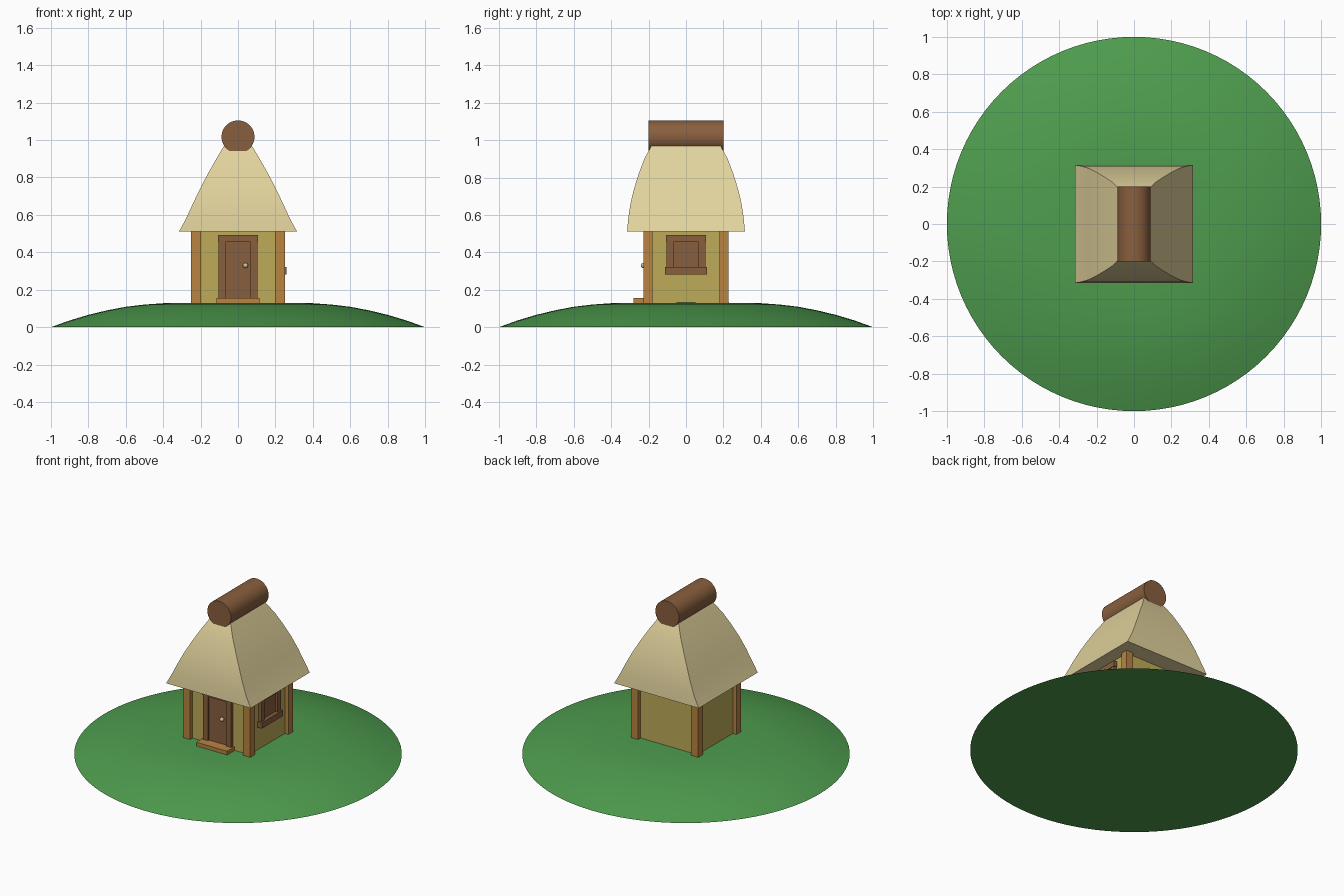
import bpy, bmesh, math

if "Cube" in bpy.data.objects:
    bpy.data.objects.remove(bpy.data.objects["Cube"])


def lin(c):
    c /= 255
    return c / 12.92 if c <= 0.04045 else ((c + 0.055) / 1.055) ** 2.4


def material(name, r, g, b):
    m = bpy.data.materials.new(name)
    m.diffuse_color = (lin(r), lin(g), lin(b), 1)
    m.use_nodes = True
    m.node_tree.nodes["Principled BSDF"].inputs["Base Color"].default_value = m.diffuse_color
    return m


GRASS = material("grass green", 78, 156, 78)
PLASTER = material("wall yellow", 189, 172, 88)
TIMBER = material("timber orange", 184, 132, 66)
WOOD = material("dark wood", 137, 95, 62)
THATCH = material("thatch straw", 226, 211, 157)
METAL = material("knob metal", 205, 195, 160)


def finish(bm, name, mat, smooth=False):
    bmesh.ops.recalc_face_normals(bm, faces=bm.faces)
    me = bpy.data.meshes.new(name)
    bm.to_mesh(me)
    bm.free()
    me.materials.append(mat)
    ob = bpy.data.objects.new(name, me)
    bpy.context.collection.objects.link(ob)
    if smooth:
        bpy.ops.object.select_all(action='DESELECT')
        bpy.context.view_layer.objects.active = ob
        ob.select_set(True)
        bpy.ops.object.shade_smooth_by_angle(angle=math.radians(35))
    return ob


def box(name, mat, x, y, z):
    """Box from (min, max) ranges on each axis."""
    bm = bmesh.new()
    bmesh.ops.create_cube(bm, size=1)
    for v in bm.verts:
        v.co = [r[0] if c < 0 else r[1] for c, r in zip(v.co, (x, y, z))]
    return finish(bm, name, mat)


def loft(name, mat, rings):
    """Skin equal-length rings of points and cap both ends."""
    bm = bmesh.new()
    loops = [[bm.verts.new(p) for p in ring] for ring in rings]
    n = len(loops[0])
    for a, b in zip(loops, loops[1:]):
        for i in range(n):
            j = (i + 1) % n
            bm.faces.new((a[i], a[j], b[j], b[i]))
    bm.faces.new(loops[0])
    bm.faces.new(loops[-1])
    return finish(bm, name, mat, True)


# Grassy hill: a revolved low dome
hill = [(1, 0), (.9, .036), (.8, .066), (.7, .09), (.6, .109), (.5, .121),
        (.4, .128), (.3, .13), (.15, .131)]
N = 96
loft("hill", GRASS, [[(r * math.cos(2 * math.pi * i / N),
                       r * math.sin(2 * math.pi * i / N), z)
                      for i in range(N)] for r, z in hill])

# Walls and corner posts
box("walls", PLASTER, (-.225, .225), (-.2, .2), (.11, .53))
for sx, side in ((-1, "left"), (1, "right")):
    for sy, end in ((-1, "front"), (1, "back")):
        box(f"{end}_{side}_post", TIMBER, sorted((sx * .198, sx * .25)),
            sorted((sy * .178, sy * .227)), (.11, .53))

# Bell-shaped thatched roof: half width, half depth, height
roof = [(.315, .315, .512), (.278, .309, .58), (.241, .297, .66),
        (.203, .278, .74), (.161, .253, .82), (.116, .223, .9),
        (.08, .19, .96), (.05, .165, 1.01)]
loft("thatched_roof", THATCH, [[(-x, -y, z), (x, -y, z), (x, y, z), (-x, y, z)]
                               for x, y, z in roof])

# Ridge log lying front to back
loft("ridge_log", WOOD, [[(.088 * math.cos(2 * math.pi * i / 48), y,
                           1.017 + .088 * math.sin(2 * math.pi * i / 48))
                          for i in range(48)] for y in (-.2, .2)])

# Door, frame, step and knob on the front
box("door", WOOD, (-.07, .07), (-.21, -.19), (.13, .457))
box("door_lintel", WOOD, (-.108, .108), (-.228, -.19), (.455, .492))
for s, side in ((-1, "left"), (1, "right")):
    box(f"door_{side}_jamb", WOOD, sorted((s * .068, s * .104)), (-.222, -.19), (.13, .457))
box("door_step", TIMBER, (-.115, .115), (-.28, -.19), (.12, .155))
bm = bmesh.new()
bmesh.ops.create_uvsphere(bm, u_segments=16, v_segments=10, radius=.014)
bmesh.ops.translate(bm, verts=bm.verts, vec=(.04, -.228, .33))
finish(bm, "door_knob", METAL, True)

# Window, frame and sill on the right wall
box("window_pane", WOOD, (.215, .232), (-.07, .07), (.315, .457))
box("window_lintel", WOOD, (.215, .25), (-.108, .108), (.455, .492))
box("window_sill", WOOD, (.215, .258), (-.113, .113), (.282, .322))
for s, side in ((-1, "front"), (1, "back")):
    box(f"window_{side}_jamb", WOOD, (.215, .247), sorted((s * .068, s * .104)), (.318, .457))
